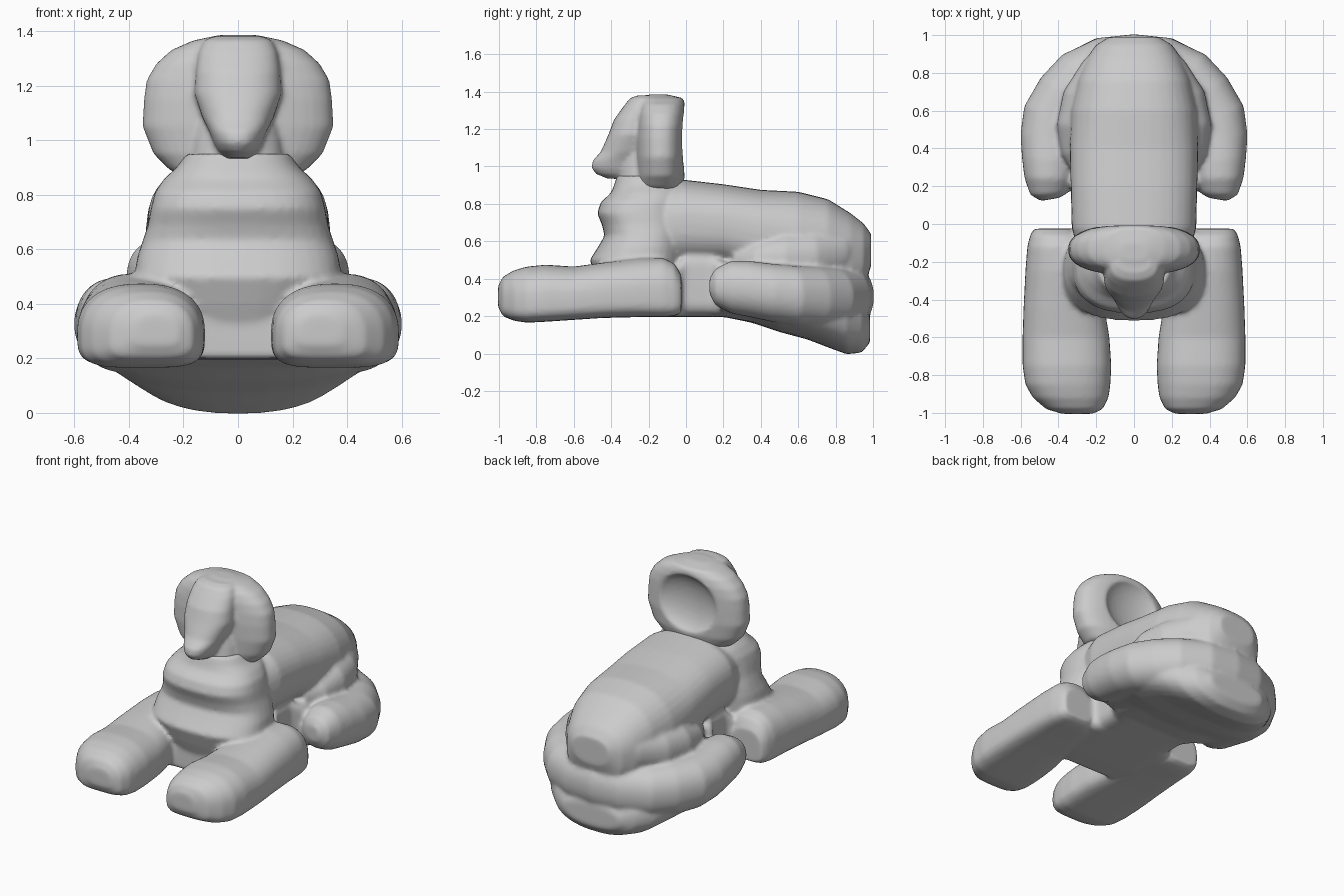
import bpy, bmesh, math
from mathutils import Vector

if "Cube" in bpy.data.objects:
    bpy.data.objects.remove(bpy.data.objects["Cube"])

stone = bpy.data.materials.new("grey stone")
stone.use_nodes = True
GREY = (0.6, 0.6, 0.6, 1)
stone.diffuse_color = GREY
stone.node_tree.nodes["Principled BSDF"].inputs["Base Color"].default_value = GREY

X, Y, Z = Vector((1, 0, 0)), Vector((0, 1, 0)), Vector((0, 0, 1))
SIDES = 36


def loft(bm, rings, power, under):
    """Skin rings of (centre, axis u, axis up, axis down); the lower half has its own power."""
    loops = []
    for c, u, up, down in rings:
        loop = []
        for i in range(SIDES):
            a = math.tau * i / SIDES
            p, q = math.cos(a), math.sin(a)
            e = 2 / (power if q >= 0 else under)
            p = math.copysign(abs(p) ** e, p)
            loop.append(bm.verts.new(c + u * p + (up if q >= 0 else -down) * abs(q) ** e))
        loops.append(loop)
    for a, b in zip(loops, loops[1:]):
        for i in range(SIDES):
            j = (i + 1) % SIDES
            bm.faces.new((a[i], a[j], b[j], b[i]))
    bm.faces.new(loops[0][::-1])
    bm.faces.new(loops[-1])


def along_y(bm, rows, power=2.5, under=2.5, mid=0.5):
    """Rows of (y, centre x, half width, bottom, top), widest at the fraction mid."""
    loft(bm, [(Vector((x, y, lo + mid * (hi - lo))), X * w,
               Z * (hi - lo) * (1 - mid), Z * (hi - lo) * mid)
              for y, x, w, lo, hi in rows], power, under)


def along_z(bm, rows, power=2.5):
    """Rows of (z, half width, front y, back y)."""
    loft(bm, [(Vector((0, (f + b) / 2, z)), X * w, Y * (b - f) / 2, Y * (b - f) / 2)
              for z, w, f, b in rows], power, power)


def horseshoe(bm, half, power=2.2):
    """Mirror a half path of (x, y, z, half width, half height) into a U."""
    path = half + [(-x, y, z, w, h) for x, y, z, w, h in half[-2::-1]]
    rings = []
    for i, (x, y, z, w, h) in enumerate(path):
        a, b = path[max(i - 1, 0)], path[min(i + 1, len(path) - 1)]
        side = Vector((b[1] - a[1], a[0] - b[0], 0)).normalized()
        rings.append((Vector((x, y, z)), side * w, Z * h, Z * h))
    loft(bm, rings, power, power)


def finish(name, bm, voxel, smooth, cutter=None):
    """Fuse the overlapping parts of one mesh into a soft carved surface."""
    bmesh.ops.recalc_face_normals(bm, faces=bm.faces)
    mesh = bpy.data.meshes.new(name)
    bm.to_mesh(mesh)
    bm.free()
    mesh.materials.append(stone)
    mesh.shade_smooth()
    ob = bpy.data.objects.new(name, mesh)
    bpy.context.collection.objects.link(ob)
    if cutter:
        cut = ob.modifiers.new("hollow", 'BOOLEAN')
        cut.operation, cut.object, cut.solver = 'DIFFERENCE', cutter, 'EXACT'
        cut.use_self = True
    fuse = ob.modifiers.new("fuse", 'REMESH')
    fuse.mode, fuse.voxel_size, fuse.use_smooth_shade = 'VOXEL', voxel, True
    soft = ob.modifiers.new("soften", 'SMOOTH')
    soft.factor, soft.iterations = 0.5, smooth


# Body: chest, torso, belly, legs and haunches fused together
body = bmesh.new()

# Chest with folds, rising into the neck
along_z(body, [(.3, .28, -.44, 0), (.4, .33, -.48, 0), (.5, .38, -.515, 0), (.57, .37, -.47, 0),
               (.63, .35, -.435, 0), (.69, .33, -.45, 0), (.75, .32, -.475, 0),
               (.81, .305, -.455, 0), (.86, .27, -.4, 0), (.9, .225, -.385, -.01),
               (.95, .19, -.37, -.05)])

# Back
along_y(body, [(-.2, 0, .28, .46, .88), (-.02, 0, .33, .46, .93), (.2, 0, .335, .46, .905),
               (.4, 0, .34, .4, .875), (.6, 0, .335, .3, .865), (.76, 0, .3, .3, .825),
               (.88, 0, .25, .3, .75), (.95, 0, .2, .35, .695), (.99, 0, .13, .47, .64)])

# Flat belly
along_y(body, [(-.45, 0, .22, .2, .36), (-.3, 0, .32, .195, .45), (-.05, 0, .33, .195, .48),
               (0, 0, .29, .195, .55), (.13, 0, .29, .195, .55), (.2, 0, .34, .195, .5),
               (.5, 0, .34, .14, .5)], 6, 6)

# Front legs, flat underneath
for s in (1, -1):
    along_y(body, [(-1.005, s * .3, .08, .25, .36), (-.98, s * .315, .15, .2, .41),
                   (-.92, s * .335, .2, .175, .445), (-.85, s * .35, .225, .165, .465),
                   (-.75, s * .355, .235, .17, .475), (-.6, s * .36, .23, .18, .465),
                   (-.45, s * .37, .215, .19, .485), (-.25, s * .37, .205, .195, .51),
                   (-.12, s * .39, .175, .195, .51), (-.06, s * .405, .145, .2, .48),
                   (-.025, s * .42, .11, .22, .42)], 2.4, 4, .4)

# Haunches wrapping round the rump
horseshoe(body, [(.445, .13, .36, .05, .05), (.45, .16, .355, .1, .1), (.45, .24, .355, .13, .14),
                 (.445, .34, .345, .148, .15), (.44, .46, .325, .162, .155),
                 (.425, .57, .31, .165, .16), (.365, .68, .3, .16, .165),
                 (.28, .765, .295, .165, .165), (.14, .85, .3, .145, .16),
                 (0, .875, .305, .13, .16)])

# Hips sloping from the back down to the haunches
horseshoe(body, [(.25, .26, .5, .06, .06), (.265, .38, .49, .12, .11), (.275, .52, .5, .135, .14),
                 (.25, .66, .51, .13, .14), (.18, .8, .54, .11, .12),
                 (.1, .87, .58, .11, .09), (0, .88, .59, .11, .09)])

# Sloping underside below the rump
along_y(body, [(.18, 0, .42, .2, .36), (.35, 0, .52, .165, .4), (.5, 0, .555, .115, .39),
               (.65, 0, .51, .075, .38), (.78, 0, .435, .025, .36), (.86, 0, .38, -.004, .34),
               (.94, 0, .29, .005, .28), (.985, 0, .2, .06, .2)], 2.4, 2.3, .55)
finish("dog_body", body, .013, 6)

# Hollow behind the head
dish = bmesh.new()
bmesh.ops.create_uvsphere(dish, u_segments=32, v_segments=16, radius=1)
for v in dish.verts:
    v.co = Vector((v.co.x * .24, v.co.y * .1 + .03, v.co.z * .2 + 1.14))
cut_mesh = bpy.data.meshes.new("head_hollow_cutter")
dish.to_mesh(cut_mesh)
dish.free()
cutter = bpy.data.objects.new("head_hollow_cutter", cut_mesh)
bpy.context.collection.objects.link(cutter)
cutter.hide_render = True
cutter.hide_viewport = True
cutter.hide_set(True)

# Head: ears, jaw and face fused together
head = bmesh.new()

# Broad mass of the two ears
along_z(head, [(.87, .2, -.23, -.05), (.89, .25, -.255, -.02), (.95, .31, -.265, -.005),
               (1.05, .35, -.27, 0), (1.15, .345, -.27, 0), (1.22, .335, -.265, 0),
               (1.28, .3, -.26, 0), (1.33, .245, -.25, -.005), (1.365, .165, -.24, -.015),
               (1.385, .07, -.2, -.1)], 2.4)

# Jaw joining the neck
along_z(head, [(.88, .14, -.35, -.1), (.93, .17, -.36, -.1), (1, .16, -.35, -.1),
               (1.1, .14, -.33, -.1)], 2.2)

# Face tapering down to the muzzle
along_z(head, [(.935, .05, -.42, -.15), (.96, .075, -.48, -.15), (.99, .09, -.505, -.15),
               (1.03, .105, -.5, -.15), (1.08, .13, -.455, -.15), (1.17, .16, -.415, -.15),
               (1.25, .155, -.385, -.15), (1.32, .145, -.335, -.15), (1.365, .125, -.3, -.15),
               (1.38, .09, -.26, -.15)], 2.3)
finish("dog_head", head, .012, 3, cutter)
